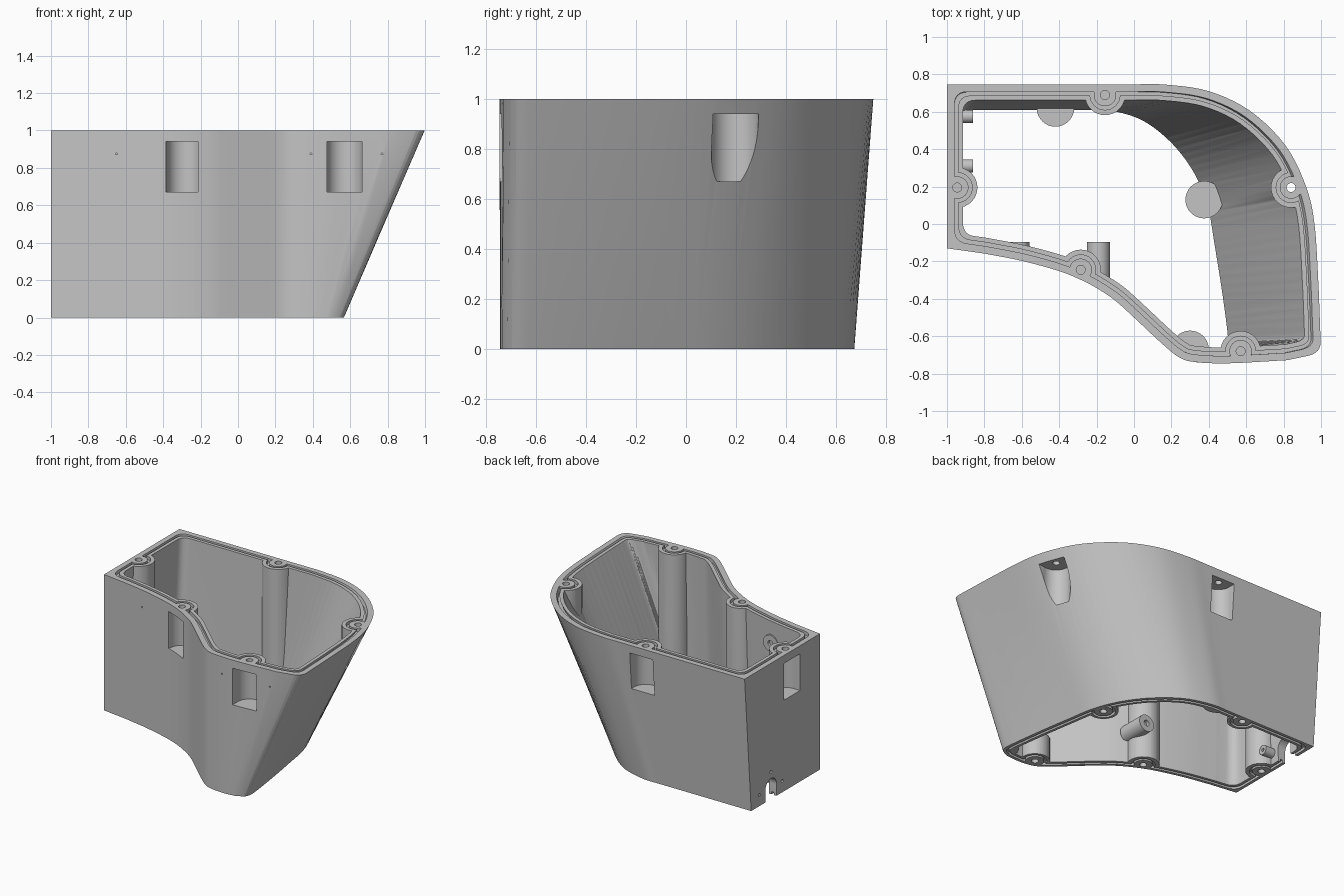
import bpy, bmesh, math
from mathutils import Vector, Matrix

cube = bpy.data.objects.get("Cube")
if cube:
    bpy.data.objects.remove(cube)

grey = bpy.data.materials.new("light_grey")
grey.use_nodes = True
grey.diffuse_color = (0.55, 0.55, 0.55, 1)
grey.node_tree.nodes["Principled BSDF"].inputs["Base Color"].default_value = (0.55, 0.55, 0.55, 1)

# Half outlines: rounded back and side, then the wavy front
TOP_SIDE = [(0, .747), (.17, .745), (.4, .71), (.62, .605), (.81, .42), (.92, .2), (.965, 0), (.985, -.3), (.995, -.55)]
LOW_SIDE = [(-.25, .67), (-.12, .667), (.07, .61), (.24, .48), (.37, .31), (.45, .12), (.49, -.1), (.53, -.35), (.557, -.55)]
FRONT = [(.32, -.737), (.24, -.712), (.15, -.64), (0, -.5), (-.1, -.41),
         (-.18, -.355), (-.27, -.305), (-.4, -.252), (-.6, -.197), (-.8, -.158)]
TOP_FRONT = [(.82, -.728), (.5, -.745)] + FRONT
LOW_FRONT = [(.49, -.735), (.41, -.742)] + FRONT

# Screw boss centres and outward directions of the access pockets
UPPER = {(-.945, .195): (-1, 0), (-.155, .69): (0, 1), (.84, .195): (1, .1),
         (.57, -.68): (0, -1), (-.285, -.245): (-.3, -1)}
LOWER = [(-.945, .195), (-.42, .62), (.375, .13), (.3, -.67), (-.285, -.245)]
LOWER_HEIGHT = 0.17


def smooth_path(p, steps=5):
    p = [2 * p[0] - p[1]] + p + [2 * p[-1] - p[-2]]
    out = []
    for a, b, c, d in zip(p, p[1:], p[2:], p[3:]):
        for i in range(steps):
            t = i / steps
            out.append(0.5 * (2 * b + (c - a) * t + (2 * a - 5 * b + 4 * c - d) * t ** 2
                              + (3 * b - a - 3 * c + d) * t ** 3))
    return out + [p[-2]]


def rounded(before, corner, after):
    a, b = before - corner, after - corner
    a = corner + a.normalized() * min(.07, a.length * .45)
    b = corner + b.normalized() * min(.07, b.length * .45)
    return [a * (1 - t) ** 2 + corner * 2 * t * (1 - t) + b * t ** 2 for t in (k / 6 for k in range(7))]


def outline(top, inset):
    """Outline with its control points moved inwards, then smoothed; inner corners are rounded."""
    side, front = (TOP_SIDE, TOP_FRONT) if top else (LOW_SIDE, LOW_FRONT)
    tip = (1, -.69) if top else (.572, -.695)
    pts = [Vector(p) for p in [(-1, .747 if top else .67), *side, tip, *front, (-1, -.13)]]
    moved = []
    for i, p in enumerate(pts):
        u = (p - pts[i - 1]).normalized()
        v = (pts[(i + 1) % len(pts)] - p).normalized()
        a, b = Vector((u.y, -u.x)), Vector((v.y, -v.x))
        moved.append(p + (a + b) * inset / (1 + a.dot(b)))
    k = len(side) + 1
    back, tip, end = moved[0], moved[k], moved[-1]
    side, front = smooth_path(moved[1:k]), smooth_path(moved[k + 1:-1])
    middle = side + rounded(side[-1], tip, front[0]) + front
    if not inset:
        return [back] + middle + [end]
    return rounded(end, back, side[0]) + middle + rounded(front[-1], end, back)


def finish(bm, name):
    bmesh.ops.recalc_face_normals(bm, faces=bm.faces)
    mesh = bpy.data.meshes.new(name)
    bm.to_mesh(mesh)
    bm.free()
    mesh.materials.append(grey)
    ob = bpy.data.objects.new(name, mesh)
    bpy.context.collection.objects.link(ob)
    return ob


def loft(name, top_inset, low_inset, z0, z1):
    top, low = outline(True, top_inset), outline(False, low_inset)
    bm = bmesh.new()
    rings = [[bm.verts.new((*(a + (b - a) * z), z)) for a, b in zip(low, top)] for z in (z0, z1)]
    n = len(top)
    for i in range(n):
        j = (i + 1) % n
        bm.faces.new((rings[0][i], rings[0][j], rings[1][j], rings[1][i]))
    bm.faces.new(rings[0])
    bm.faces.new(rings[1])
    bmesh.ops.triangulate(bm, faces=bm.faces)
    return finish(bm, name)


def cylinders(name, places, radius, length, axis="Z", sides=32):
    bm = bmesh.new()
    turn = {"Z": Matrix(), "X": Matrix.Rotation(math.pi / 2, 4, "Y"), "Y": Matrix.Rotation(math.pi / 2, 4, "X")}
    for place in places:
        bmesh.ops.create_cone(bm, cap_ends=True, segments=sides, radius1=radius, radius2=radius,
                              depth=length, matrix=Matrix.Translation(place) @ turn[axis])
    return finish(bm, name)


def blocks(name, transforms):
    bm = bmesh.new()
    for transform in transforms:
        bmesh.ops.create_cube(bm, size=1, matrix=transform)
    return finish(bm, name)


def cut(ob, tool):
    mod = ob.modifiers.new("cut", "BOOLEAN")
    mod.operation, mod.solver, mod.object = "DIFFERENCE", "EXACT", tool
    bpy.context.view_layer.update()
    mesh = bpy.data.meshes.new_from_object(ob.evaluated_get(bpy.context.evaluated_depsgraph_get()))
    ob.modifiers.clear()
    ob.data = mesh
    bpy.data.objects.remove(tool)


def cavity(top_inset, low_inset, z0, z1, upper_r=0, lower_r=0):
    ob = loft("cavity", top_inset, low_inset, z0, z1)
    if upper_r:
        cut(ob, cylinders("bosses", [(x, y, .5) for x, y in UPPER], upper_r, 2))
    if lower_r:
        cut(ob, cylinders("bosses", [(x, y, LOWER_HEIGHT - .5) for x, y in LOWER], lower_r, 1))
    return ob


# Hollow housing with screw bosses along the wall
housing = loft("housing", 0, 0, 0, 1)
cut(housing, cavity(.085, .06, -.05, 1.05, .108, .1))

# Seal grooves in the upper and lower rims
groove = cavity(.04, .04, .975, 1.1, upper_r=.06)
cut(groove, cavity(.06, .06, .9, 1.2, upper_r=.08))
cut(housing, groove)
groove = cavity(.022, .022, -.1, .02, lower_r=.062)
cut(groove, cavity(.04, .04, -.2, .1, lower_r=.08))
cut(housing, groove)

# Access pockets under the upper rim, and screw holes
mouths = []
for (x, y), way in UPPER.items():
    d = Vector(way).normalized()
    mouths.append(Matrix.Translation((x + d.x * .15, y + d.y * .15, .805))
                  @ Matrix.Rotation(math.atan2(d.y, d.x), 4, "Z") @ Matrix.Diagonal((.3, .187, .2698, 1)))
cut(housing, cylinders("pockets", [(x, y, .805) for x, y in UPPER], .094, .27))
cut(housing, blocks("pocket_mouths", mouths))
cut(housing, cylinders("upper_screw_holes", [(x, y, 1) for x, y in UPPER], .024, .2, sides=20))
cut(housing, cylinders("lower_screw_holes", [(x, y, 0) for x, y in LOWER], .024, .2, sides=20))

# Cable notch and pin holes in the flat side wall and the front
cut(housing, blocks("notch", [Matrix.Translation((-1, .44, .02)) @ Matrix.Diagonal((.3, .128, .14, 1))]))
cut(housing, cylinders("notch_arch", [(-1, .44, .087)], .065, .31, "X"))
cut(housing, cylinders("side_pins", [(-1, .44, .2), (-1, .575, .083), (-1, .31, .083)], .011, .06, "X", 12))
cut(housing, cylinders("front_pins", [(-.65, -.185, .875), (.39, -.74, .875), (.77, -.73, .875)],
                       .005, .05, "Y", 12))

# Inner mounting pegs
pegs = [("front_peg", (-.19, -.195, .22), .062, .2, "Y"),
        ("upper_peg", (-.62, -.125, .84), .06, .06, "Y"),
        ("notch_peg_back", (-.905, .575, .083), .035, .09, "X"),
        ("notch_peg_front", (-.905, .31, .083), .035, .09, "X")]
parts = [housing]
for name, loc, radius, length, axis in pegs:
    peg = cylinders(name, [loc], radius, length, axis)
    tip = Vector(loc) + Vector((length / 2, 0, 0) if axis == "X" else (0, length / 2, 0))
    cut(peg, cylinders("peg_hole", [tip], radius * .35, .05, axis, 16))
    parts.append(peg)

for ob in bpy.context.view_layer.objects:
    ob.select_set(ob in parts)
bpy.context.view_layer.objects.active = housing
bpy.ops.object.shade_smooth_by_angle(angle=math.radians(30))
